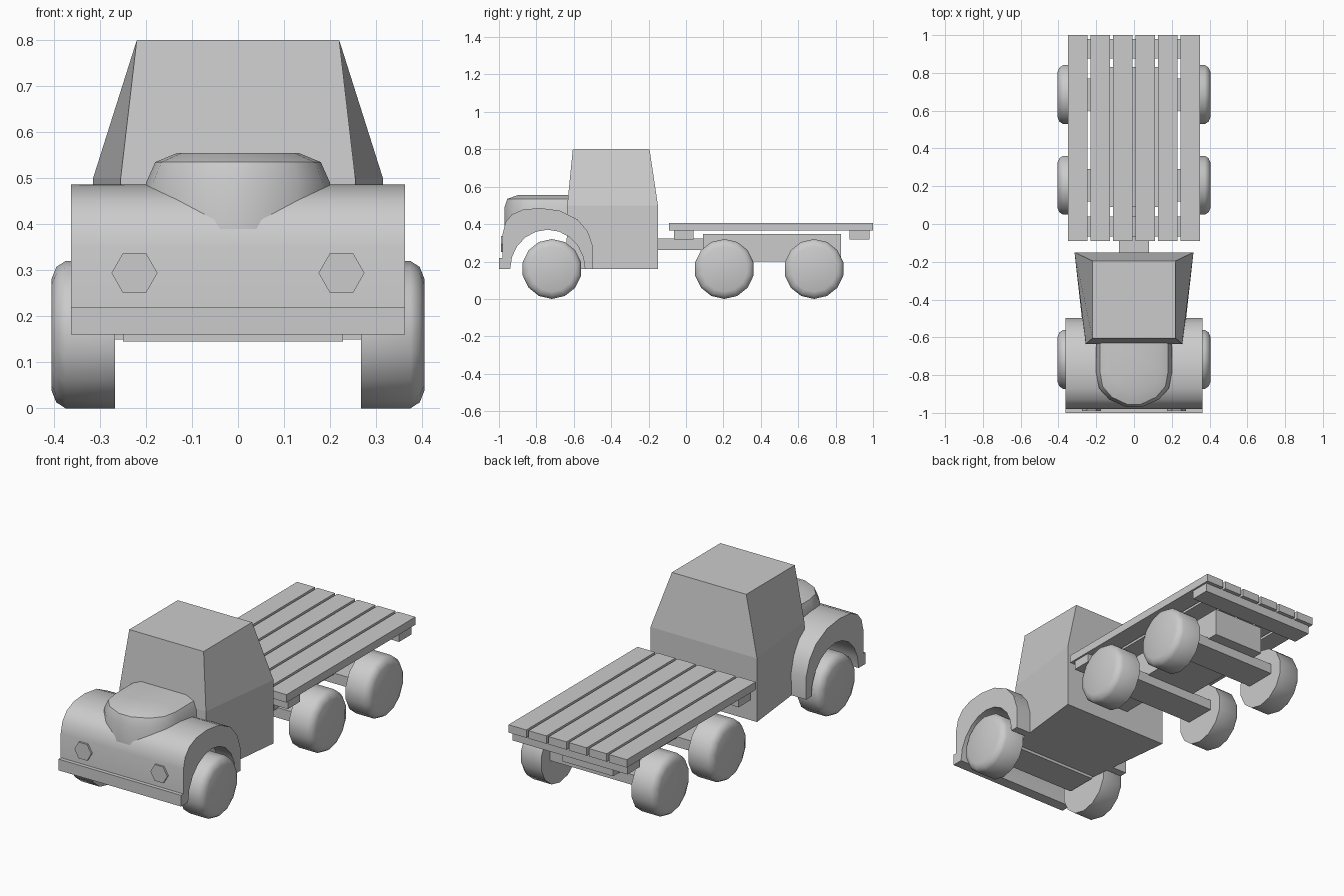
import bpy, bmesh, math

if "Cube" in bpy.data.objects:
    bpy.data.objects.remove(bpy.data.objects["Cube"])


def make(name, rings, smooth=0):
    """Skin a list of equal-length point loops and cap both ends."""
    bm = bmesh.new()
    loops = [[bm.verts.new(p) for p in r] for r in rings]
    n = len(loops[0])
    for a, b in zip(loops, loops[1:]):
        for i in range(n):
            j = (i + 1) % n
            bm.faces.new((a[i], a[j], b[j], b[i]))
    bm.faces.new(loops[0][::-1])
    bm.faces.new(loops[-1])
    bmesh.ops.recalc_face_normals(bm, faces=bm.faces)
    me = bpy.data.meshes.new(name)
    bm.to_mesh(me)
    bm.free()
    ob = bpy.data.objects.new(name, me)
    bpy.context.collection.objects.link(ob)
    if smooth:
        bpy.ops.object.select_all(action='DESELECT')
        ob.select_set(True)
        bpy.context.view_layer.objects.active = ob
        bpy.ops.object.shade_smooth_by_angle(angle=math.radians(smooth))
    return ob


def box(name, x0, x1, y0, y1, z0, z1):
    return make(name, [[(x0, y0, z), (x1, y0, z), (x1, y1, z), (x0, y1, z)] for z in (z0, z1)])


# Cab: tapered plan, narrowing to the roof
def cab_ring(z, xf, xb, yf, yb):
    return [(-xf, yf, z), (xf, yf, z), (xb, yb, z), (-xb, yb, z)]


make("cab", [cab_ring(0.16, 0.26, 0.315, -0.64, -0.15),
             cab_ring(0.50, 0.255, 0.315, -0.635, -0.15),
             cab_ring(0.80, 0.22, 0.22, -0.605, -0.195)])

# Front fender shell: arch profile extruded across the width
outer = [(-0.497, 0.16), (-0.497, 0.28), (-0.525, 0.36), (-0.58, 0.425), (-0.675, 0.472),
         (-0.78, 0.486), (-0.87, 0.478), (-0.93, 0.452), (-0.965, 0.41), (-0.98, 0.35), (-0.98, 0.16)]
inner = [(-0.74 - 0.2 * math.cos(t), 0.16 + 0.21 * math.sin(t))
         for t in (math.pi * i / 10 for i in range(11))]
make("front_fender", [[(x, y, z) for y, z in outer + inner] for x in (-0.363, 0.363)], 35)
box("bumper", -0.363, 0.363, -1.0, -0.975, 0.16, 0.22)

# Hood: rounded plan with a softened top edge
half = [(0.2, -0.62), (0.2, -0.79), (0.185, -0.87), (0.13, -0.93), (0.04, -0.97)]
plan = half + [(-x, y) for x, y in reversed(half)]
rings = []
for z, s, back in ((0.37, 1, 0), (0.49, 1, 0), (0.535, 0.9, 0.015), (0.555, 0.66, 0.07)):
    rings.append([(x * s, -0.62 + (y + 0.62) * (1 - back / 0.35), z) for x, y in plan])
make("hood", rings, 40)

# Hexagonal headlights
for side in (-1, 1):
    make("headlight", [[(side * 0.225 + 0.05 * math.cos(k * math.pi / 3), y,
                         0.294 + 0.05 * math.sin(k * math.pi / 3)) for k in range(6)]
                       for y in (-0.99, -0.97)])

# Wheels and axle beams
N = 14
for y in (-0.717, 0.205, 0.685):
    for side in (-1, 1):
        make("wheel", [[(side * x, y + r * math.sin(2 * math.pi * k / N),
                         0.16 + r * math.cos(2 * math.pi * k / N)) for k in range(N)]
                       for x, r in ((0.267, 0.16), (0.375, 0.16), (0.395, 0.147), (0.405, 0.122))], 50)
    if y < 0:
        box("front_axle", -0.25, 0.228, y - 0.085, y + 0.085, 0.145, 0.19)
    else:
        box("rear_axle", -0.29, 0.29, y - 0.085, y + 0.085, 0.15, 0.205)

# Trailer frame, hitch beam and cross bars
box("trailer_frame", -0.15, 0.15, 0.09, 0.83, 0.2, 0.348)
box("hitch_beam", -0.08, 0.08, -0.17, 0.12, 0.262, 0.322)
box("front_cross_bar", -0.34, 0.34, -0.065, 0.04, 0.318, 0.37)
box("rear_cross_bar", -0.34, 0.34, 0.875, 0.98, 0.318, 0.37)

# Bed planks
for i in range(6):
    x = -0.2975 + i * 0.119
    box("bed_plank", x - 0.0525, x + 0.0525, -0.09, 1.0, 0.365, 0.407)
